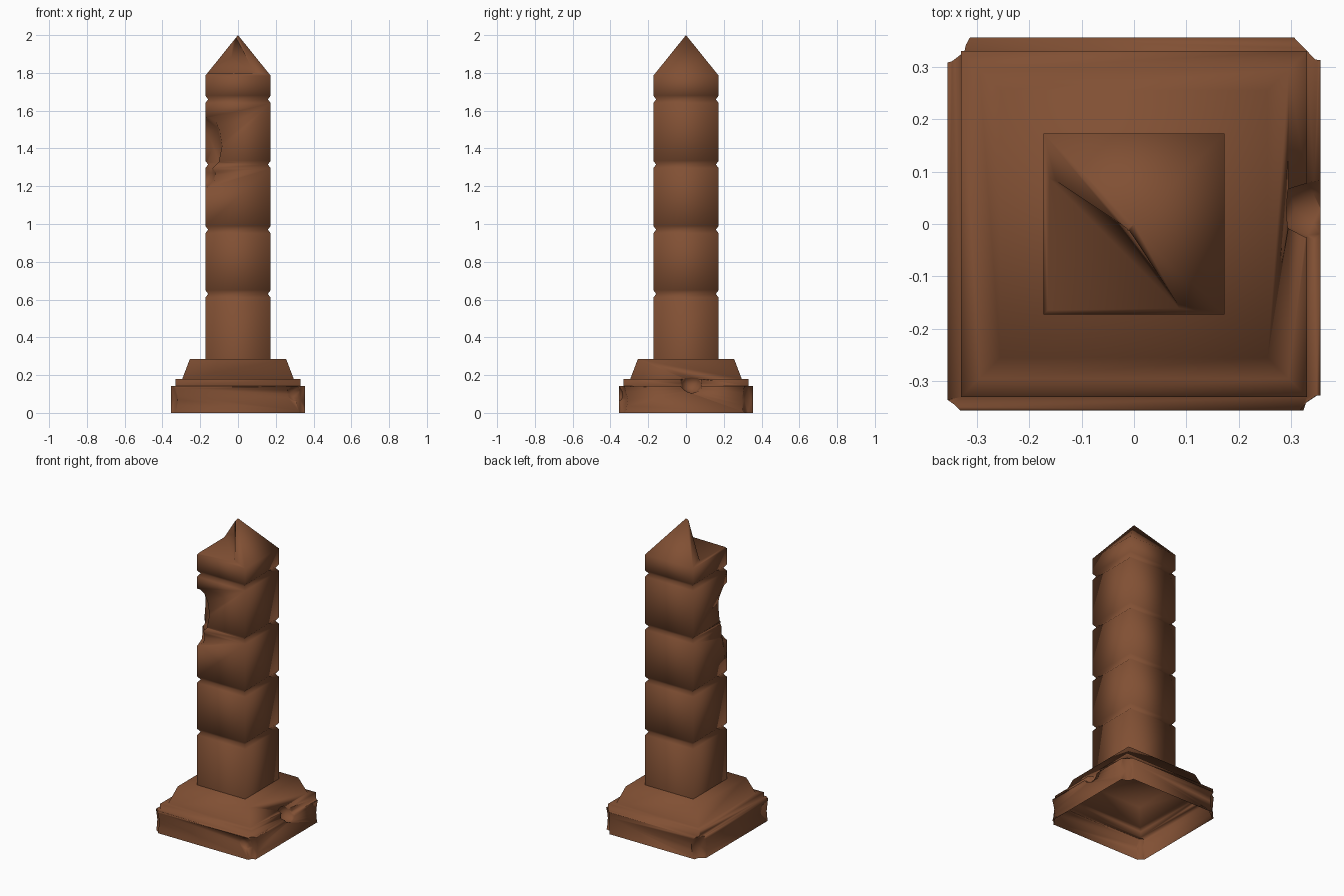
import bpy, bmesh, math, random
from mathutils import Vector

random.seed(4)
scene = bpy.context.scene
cube = bpy.data.objects.get("Cube")
if cube:
    bpy.data.objects.remove(cube, do_unlink=True)

brown = bpy.data.materials.new("brown_stone")
brown.use_nodes = True
colour = (0.22, 0.08, 0.034, 1)
brown.diffuse_color = colour
bsdf = brown.node_tree.nodes["Principled BSDF"]
bsdf.inputs["Base Color"].default_value = colour
bsdf.inputs["Roughness"].default_value = 0.9


def make_object(name, bm):
    bmesh.ops.recalc_face_normals(bm, faces=bm.faces[:])
    mesh = bpy.data.meshes.new(name)
    bm.to_mesh(mesh)
    bm.free()
    mesh.materials.append(brown)
    ob = bpy.data.objects.new(name, mesh)
    scene.collection.objects.link(ob)
    return ob


def square_stack(name, profile):
    """Closed square solid from (half width, height) pairs; half width 0 makes a point."""
    bm = bmesh.new()
    rings = []
    for half, z in profile:
        signs = [(-1, -1), (1, -1), (1, 1), (-1, 1)] if half else [(0, 0)]
        rings.append([bm.verts.new((sx * half, sy * half, z)) for sx, sy in signs])
    for low, high in zip(rings, rings[1:]):
        for i in range(4):
            j = (i + 1) % 4
            top = [high[j], high[i]] if len(high) == 4 else high
            bm.faces.new([low[i], low[j]] + top)
    bm.faces.new(rings[0][::-1])
    if len(rings[-1]) == 4:
        bm.faces.new(rings[-1])
    return make_object(name, bm)


def rough_lump(centre, size, rough=0.12):
    """Irregular faceted ellipsoid used as a chip cutter."""
    bm = bmesh.new()
    bmesh.ops.create_icosphere(bm, subdivisions=2, radius=1)
    for v in bm.verts:
        v.co *= 1 + random.uniform(-rough, rough)
        v.co = Vector(c + s * k for c, s, k in zip(centre, size, v.co))
    return make_object("chip_cutter", bm)


def hull(points):
    bm = bmesh.new()
    for p in points:
        bm.verts.new(p)
    result = bmesh.ops.convex_hull(bm, input=bm.verts[:])
    loose = [v for v in bm.verts if not v.link_faces]
    bmesh.ops.delete(bm, geom=loose, context="VERTS")
    return make_object("chip_cutter", bm)


def carve(ob, cutters):
    """Cut the chips, open the underside and smooth the stone."""
    for cutter in cutters:
        cutter.hide_render = True
        mod = ob.modifiers.new("chip", "BOOLEAN")
        mod.operation = "DIFFERENCE"
        mod.solver = "EXACT"
        mod.object = cutter
    bpy.context.view_layer.update()
    graph = bpy.context.evaluated_depsgraph_get()
    mesh = bpy.data.meshes.new_from_object(ob.evaluated_get(graph))
    ob.modifiers.clear()
    ob.data = mesh
    for cutter in cutters:
        bpy.data.objects.remove(cutter, do_unlink=True)
    bm = bmesh.new()
    bm.from_mesh(mesh)
    floor = min(v.co.z for v in bm.verts) + 0.001
    under = [f for f in bm.faces if all(v.co.z < floor for v in f.verts)]
    bmesh.ops.delete(bm, geom=under, context="FACES")
    bm.to_mesh(mesh)
    bm.free()
    bpy.ops.object.select_all(action="DESELECT")
    ob.select_set(True)
    bpy.context.view_layer.objects.active = ob
    bpy.ops.object.shade_smooth_by_angle(angle=math.radians(100))


# Stepped plinth with worn corners and a bite in its left side
plinth = square_stack("plinth", [
    (0.356, 0), (0.356, 0.143), (0.33, 0.143), (0.33, 0.18),
    (0.295, 0.18), (0.255, 0.285)])
chips = [rough_lump((0.355, 0.03, 0.155), (0.085, 0.062, 0.055))]
for sx, sy, r in [(-1, 1, 0.078), (1, 1, 0.07), (1, -1, 0.058), (-1, -1, 0.045)]:
    chips.append(rough_lump((sx * 0.365, sy * 0.365, 0.07), (r, r, 0.13)))
chips.append(rough_lump((0.31, -0.365, 0.1), (0.06, 0.03, 0.04)))
carve(plinth, chips)

# Shaft of five blocks divided by V grooves, ending in a pyramid
W = 0.173
profile = [(W, 0.285)]
for z in (0.63, 0.97, 1.315, 1.66):
    profile += [(W, z - 0.02), (W - 0.015, z), (W, z + 0.02)]
profile += [(W, 1.785), (0, 2)]
shaft = square_stack("shaft", profile)

# Broken corner of the shaft, and the split face of the pyramid
corner_chips = [
    rough_lump((-0.2, -0.2, 1.41), (0.125, 0.125, 0.17)),
    rough_lump((-0.19, -0.19, 1.27), (0.075, 0.075, 0.09))]
split = hull([
    (-0.01, -0.01, 1.985), (-0.035, 0.005, 1.88), (-0.005, -0.04, 1.87),
    (-0.09, -0.05, 1.825), (-0.06, -0.1, 1.815), (-0.175, 0.1, 1.8),
    (0.1, -0.175, 1.8), (-0.175, -0.175, 1.795),
    (-0.4, 0.1, 1.85), (0.1, -0.4, 1.85), (-0.4, -0.4, 2)])
carve(shaft, corner_chips + [split])
